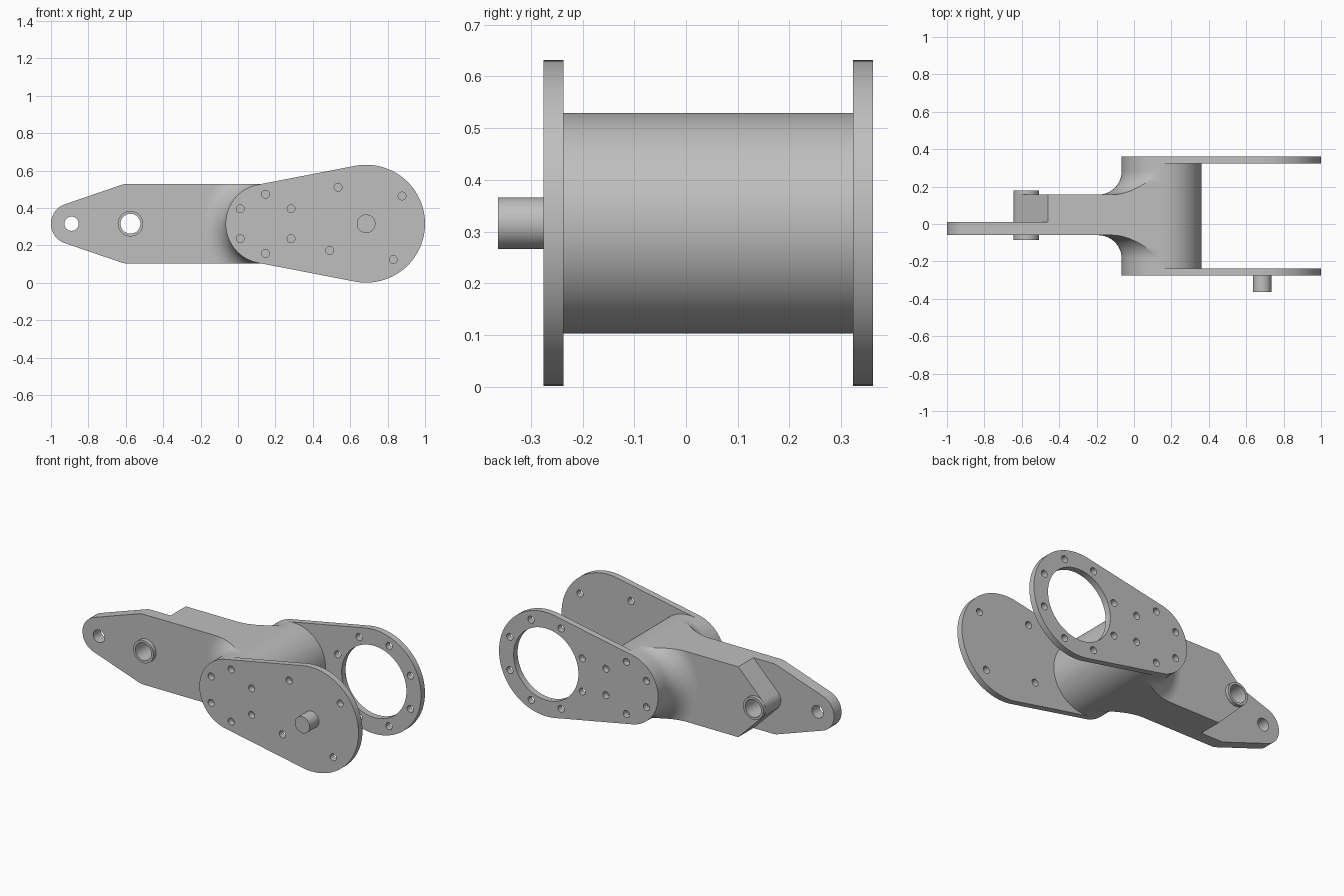
import bpy, bmesh
from math import sin, cos, pi, sqrt, asin, radians
from mathutils import Vector
from mathutils.geometry import convex_hull_2d

if "Cube" in bpy.data.objects:
    bpy.data.objects.remove(bpy.data.objects["Cube"])

ZC = 0.316                      # height of the centre line
HUB_X, HUB_R = 0.147, 0.213
BIG_X, BIG_R = 0.685, 0.315
FILLET = 0.125
ARM_FRONT, ARM_BACK = -0.06, 0.157
BOSS_X, BOSS_R = -0.575, 0.068

grey = bpy.data.materials.new("machined grey")
grey.use_nodes = True
colour = (0.52, 0.52, 0.52, 1)
grey.diffuse_color = colour
grey.node_tree.nodes["Principled BSDF"].inputs["Base Color"].default_value = colour


def circle(x, z, r, n=96):
    return [Vector((x + r * cos(2 * pi * i / n), z + r * sin(2 * pi * i / n))) for i in range(n)]


def hull(points):
    return [points[i] for i in convex_hull_2d(points)]


def finish(name, bm):
    bmesh.ops.remove_doubles(bm, verts=bm.verts, dist=0.0002)
    bmesh.ops.recalc_face_normals(bm, faces=bm.faces)
    mesh = bpy.data.meshes.new(name)
    bm.to_mesh(mesh)
    bm.free()
    mesh.materials.clear()
    mesh.materials.append(grey)
    obj = bpy.data.objects.new(name, mesh)
    bpy.context.collection.objects.link(obj)
    bpy.ops.object.select_all(action='DESELECT')
    obj.select_set(True)
    bpy.context.view_layer.objects.active = obj
    bpy.ops.object.shade_smooth_by_angle(angle=radians(30))


def plate(name, outline, holes, y0, y1):
    """Extrude a flat outline with holes between two depths."""
    curve = bpy.data.curves.new(name + "_profile", 'CURVE')
    curve.dimensions = '2D'
    curve.fill_mode = 'BOTH'
    curve.extrude = (y1 - y0) / 2
    for loop in [outline] + holes:
        spline = curve.splines.new('POLY')
        spline.points.add(len(loop) - 1)
        for point, p in zip(spline.points, loop):
            point.co = (p.x, p.y, 0, 1)
        spline.use_cyclic_u = True
    temp = bpy.data.objects.new(name + "_profile", curve)
    bpy.context.collection.objects.link(temp)
    graph = bpy.context.evaluated_depsgraph_get()
    mesh = bpy.data.meshes.new_from_object(temp.evaluated_get(graph))
    bm = bmesh.new()
    bm.from_mesh(mesh)
    bpy.data.objects.remove(temp)
    bpy.data.meshes.remove(mesh)
    for v in bm.verts:
        v.co = (v.co.x, (y0 + y1) / 2 - v.co.z, v.co.y)
    finish(name, bm)


# Teardrop cheek plates with bolt holes
teardrop = hull(circle(HUB_X, ZC, HUB_R) + circle(BIG_X, ZC, BIG_R))


def bolt(x, dz):
    return circle(x, ZC + dz, 0.021, 24)


hub_bolts = [bolt(HUB_X + dx, s * dz) for dx, dz in ((-0.135, 0.08), (0, 0.158), (0.137, 0.08))
             for s in (1, -1)]
front_bolts = [bolt(0.535, 0.195), bolt(0.49, -0.143), bolt(0.877, 0.148), bolt(0.83, -0.191)]
ring_bolts = [bolt(BIG_X + 0.263 * cos(a), 0.263 * sin(a))
              for a in (pi / 8 + k * pi / 4 for k in range(8))]
plate("front_cheek_plate", teardrop, hub_bolts + front_bolts, -0.275, -0.237)
plate("back_cheek_plate", teardrop,
      hub_bolts + ring_bolts + [circle(BIG_X, ZC, 0.217)], 0.323, 0.361)
plate("pivot_pin", circle(BIG_X, ZC, 0.05, 48), [], -0.363, -0.275)

# Arm: full-length front tongue, and thick rear half ending in a point at the boss
root_r = HUB_R + FILLET
root_x = HUB_X - sqrt(root_r ** 2 - HUB_R ** 2)
root = [Vector((root_x, ZC + s * HUB_R)) for s in (1, -1)]
shoulders = [p for s in (1, -1) for p in circle(-0.59, ZC + s * (HUB_R - 0.1), 0.1)]
boss_hole = circle(BOSS_X, ZC, BOSS_R)
plate("arm_tongue", hull(root + shoulders + circle(-0.89, ZC, 0.11)),
      [boss_hole, circle(-0.89, ZC, 0.038, 48)], ARM_FRONT, 0.012)
corners = [Vector((-0.46, ZC + s * HUB_R)) for s in (1, -1)]
plate("arm_rear_half", hull(root + corners + circle(BOSS_X, ZC, BOSS_R + 0.001)),
      [boss_hole], 0.012, ARM_BACK)
plate("boss_tube", boss_hole, [circle(BOSS_X, ZC, 0.053)], -0.085, 0.178)


# Hub: cylinder on the right, flaring into the arm on the left
def section(r):
    n = 48
    limit = asin(min(1, HUB_R / r))
    left = [(HUB_X - r * cos(a), r * sin(a))
            for a in (limit * (1 - 2 * i / n) for i in range(n + 1))]
    right = [(HUB_X + HUB_R * cos(a), HUB_R * sin(a))
             for a in (-pi / 2 + pi * i / n for i in range(n + 1))]
    return left + right


steps = [pi / 2 * i / 16 for i in range(17)]
flare = [(FILLET * sin(a), root_r - FILLET * cos(a)) for a in steps]
layers = [(-0.237, HUB_R)]
layers += [(ARM_FRONT - FILLET + d, r) for d, r in flare]
layers += [(ARM_BACK + FILLET - d, r) for d, r in reversed(flare)]
layers += [(0.323, HUB_R)]

bm = bmesh.new()
rings = [[bm.verts.new((x, y, ZC + z)) for x, z in section(r)] for y, r in layers]
for a, b in zip(rings, rings[1:]):
    for i in range(len(a)):
        j = (i + 1) % len(a)
        bm.faces.new((a[i], a[j], b[j], b[i]))
bm.faces.new(rings[0])
bm.faces.new(rings[-1])
finish("hub", bm)
